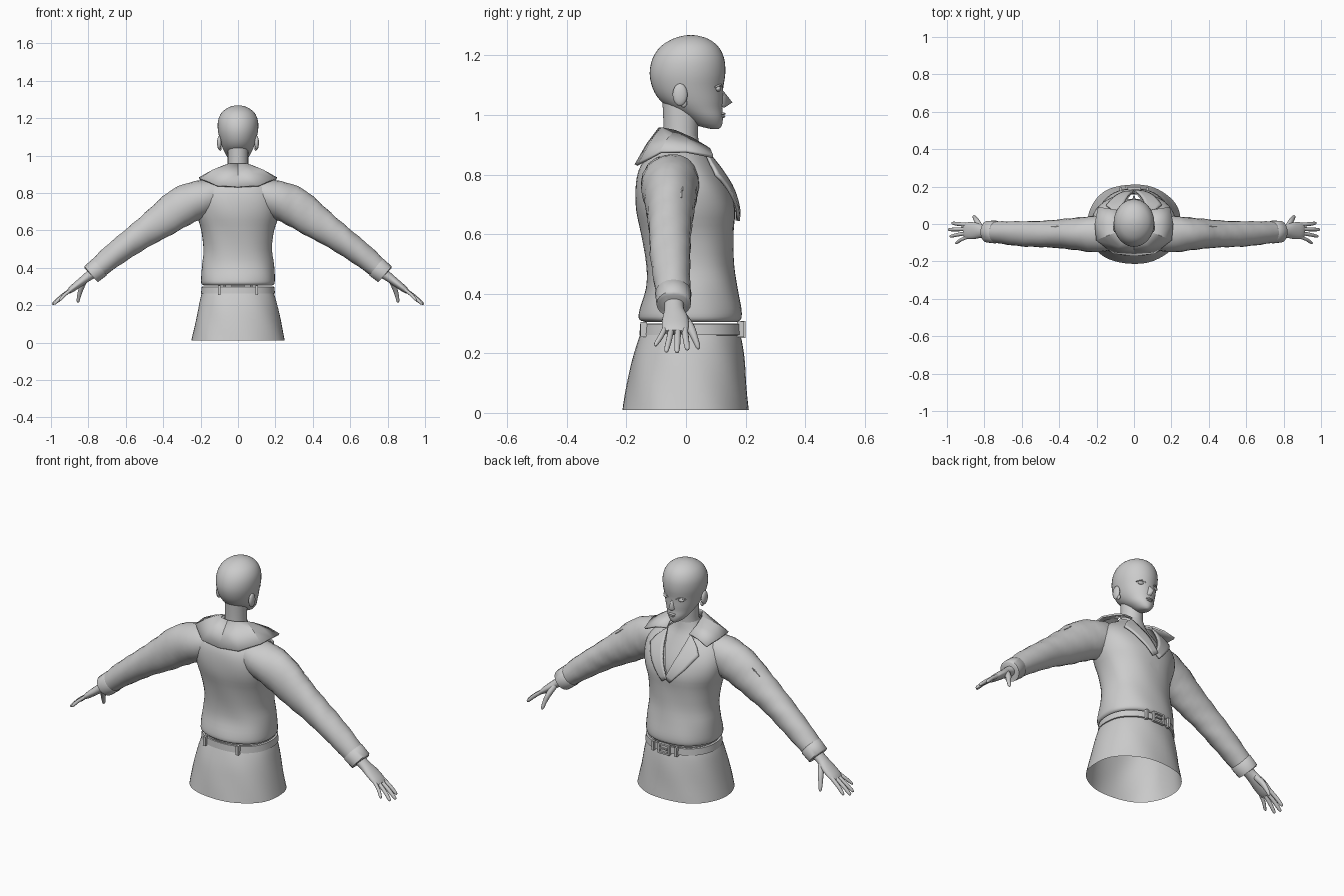
import bpy, bmesh, math
from mathutils import Vector
from mathutils.bvhtree import BVHTree

if "Cube" in bpy.data.objects:
    bpy.data.objects.remove(bpy.data.objects["Cube"])

grey = bpy.data.materials.new("plain_grey")
grey.diffuse_color = (0.6, 0.6, 0.6, 1)
grey.use_nodes = True
grey.node_tree.nodes["Principled BSDF"].inputs["Base Color"].default_value = grey.diffuse_color


def make(name, verts, faces, smooth=True, mirror=False, thick=0, angle=50):
    me = bpy.data.meshes.new(name)
    me.from_pydata(verts, [], faces)
    bm = bmesh.new()
    bm.from_mesh(me)
    bmesh.ops.recalc_face_normals(bm, faces=bm.faces)
    bm.to_mesh(me)
    bm.free()
    me.materials.append(grey)
    ob = bpy.data.objects.new(name, me)
    bpy.context.collection.objects.link(ob)
    if thick:
        ob.modifiers.new("Solid", "SOLIDIFY").thickness = thick
        ob.modifiers["Solid"].offset = 0
    if mirror:
        ob.modifiers.new("Mirror", "MIRROR").use_clip = True
    if smooth:
        bpy.ops.object.select_all(action="DESELECT")
        ob.select_set(True)
        bpy.context.view_layer.objects.active = ob
        bpy.ops.object.shade_smooth_by_angle(angle=math.radians(angle))
    return ob


def spline(rows, steps):
    """Smooth interpolation through rows of numbers."""
    out = []
    for i in range(len(rows) - 1):
        p = [rows[max(0, min(len(rows) - 1, i + k))] for k in (-1, 0, 1, 2)]
        for s in range(steps):
            t = s / steps
            out.append([0.5 * (2 * b + (c - a) * t + (2 * a - 5 * b + 4 * c - d) * t * t
                               + (3 * b - a - 3 * c + d) * t ** 3) for a, b, c, d in zip(*p)])
    return out + [list(rows[-1])]


def skin(rings, caps):
    n = len(rings[0])
    faces = [(i * n + j, i * n + (j + 1) % n, (i + 1) * n + (j + 1) % n, (i + 1) * n + j)
             for i in range(len(rings) - 1) for j in range(n)]
    if caps:
        faces += [tuple(range(n)), tuple(range((len(rings) - 1) * n, len(rings) * n))]
    return [v for r in rings for v in r], faces


def body(name, rows, steps=3, n=40, power=2.0, caps=False, fold=0, **kw):
    """Stacked rings; each row is z, half width, back y, front y."""
    rings = []
    for z, w, b, f in spline(rows, steps):
        ring = []
        for j in range(n):
            a = 2 * math.pi * j / n
            c, s = math.cos(a), math.sin(a)
            k = 1 + fold * math.sin(5 * a + 14 * z) * math.sin(9 * z + 2 * a)
            ring.append((k * w * math.copysign(abs(c) ** (2 / power), c),
                         (b + f) / 2 + k * (f - b) / 2 * math.copysign(abs(s) ** (2 / power), s), z))
        rings.append(ring)
    return make(name, *skin(rings, caps), **kw)


def limb(name, rows, steps=3, n=20, fold=0, **kw):
    """Tube in the arm plane; each row is x, y, z, half depth in y, half thickness."""
    st = spline(rows, steps)
    rings = []
    for i, (x, y, z, ry, rn) in enumerate(st):
        a, b = st[max(0, i - 1)], st[min(len(st) - 1, i + 1)]
        d = Vector((b[0] - a[0], b[1] - a[1], b[2] - a[2])).normalized()
        side = (Vector((0, 1, 0)) - d * d.y).normalized()
        up = side.cross(d)
        ring = []
        for j in range(n):
            t = 2 * math.pi * j / n
            k = 1 + fold * math.sin(3 * t + 45 * x) * math.sin(30 * x)
            ring.append(Vector((x, y, z)) + k * (side * ry * math.cos(t) + up * rn * math.sin(t)))
        rings.append(ring)
    return make(name, *skin(rings, True), mirror=True, **kw)


def block(name, loc, size, tilt=0, mirror=False):
    bm = bmesh.new()
    bmesh.ops.create_cube(bm, size=1)
    c, s = math.cos(tilt), math.sin(tilt)
    vs = []
    for v in bm.verts:
        x, y, z = (v.co[i] * size[i] for i in range(3))
        vs.append((loc[0] + c * x + s * z, loc[1] + y, loc[2] - s * x + c * z))
    fs = [[v.index for v in f.verts] for f in bm.faces]
    bm.free()
    return make(name, vs, fs, smooth=False, mirror=mirror)


def ball(name, loc, size, mirror=False):
    rows = [[math.sin(t) * .5, -math.cos(t) * .5] for t in [math.pi * (.02 + .96 * i / 10) for i in range(11)]]
    rings = [[(loc[0] + size[0] * r * math.cos(a), loc[1] + size[1] * r * math.sin(a), loc[2] + size[2] * z)
              for a in [2 * math.pi * j / 16 for j in range(16)]] for r, z in rows]
    return make(name, *skin(rings, True), mirror=mirror)


# Jacket body and flared lower skirt
torso = [(.305, .18, -.135, .17), (.315, .195, -.158, .185), (.35, .197, -.155, .186), (.42, .192, -.135, .172),
         (.5, .183, -.135, .16), (.6, .195, -.15, .16), (.68, .22, -.167, .165), (.75, .23, -.17, .146),
         (.81, .215, -.16, .112), (.855, .17, -.135, .08), (.89, .11, -.105, .06), (.93, .07, -.085, .045)]
jacket = body("jacket_body", torso, n=48, power=2.2, fold=.012)
body("jacket_skirt", [(.01, .25, -.213, .211), (.09, .233, -.2, .203), (.18, .214, -.182, .195),
                      (.25, .197, -.16, .184), (.3, .178, -.14, .17)], n=48, power=2.2, fold=.012)

# Chest under the open neckline
body("chest", [(.58, .16, -.1, .125), (.68, .17, -.12, .135), (.75, .17, -.12, .115),
               (.82, .15, -.11, .08), (.88, .09, -.09, .05), (.93, .058, -.078, .04)])

# Cut the V neckline
bm = bmesh.new()
bm.from_mesh(jacket.data)
tree = BVHTree.FromBMesh(bm)
slope = .08 / .22
for sx in (1, -1):
    front = [f for f in bm.faces if f.calc_center_median().y > 0 and f.calc_center_median().z > .6]
    geom = front + list({e for f in front for e in f.edges}) + list({v for f in front for v in f.verts})
    bmesh.ops.bisect_plane(bm, geom=geom, plane_co=(0, 0, .68), plane_no=(sx, 0, -slope))
opening = [f for f in bm.faces if f.calc_center_median().y > .0
           and abs(f.calc_center_median().x) < slope * (f.calc_center_median().z - .68)]
bmesh.ops.delete(bm, geom=opening, context="FACES")
bm.to_mesh(jacket.data)
bm.free()


def front_y(x, z):
    hit = tree.ray_cast(Vector((x, 2, z)), Vector((0, -1, 0)))[0]
    return hit.y if hit else .05


# Lapels laid on the chest, one crossing slightly over the other
edge = [(-.006, .665, .022, .645), (.022, .73, .1, .73), (.048, .8, .148, .8),
        (.062, .85, .125, .835), (.07, .885, .09, .868)]
for side, sx, lift in (("left", 1, .013), ("right", -1, .009)):
    vs, fs, m = [], [], 6
    rows = [[a + (b - a) * t / 4 for a, b in zip(edge[i], edge[i + 1])]
            for i in range(4) for t in range(4)] + [edge[-1]]
    for xi, zi, xo, zo in rows:
        for j in range(m):
            x, z = xi + (xo - xi) * j / (m - 1), zi + (zo - zi) * j / (m - 1)
            vs.append((sx * x, front_y(sx * x, z) + lift, z))
    fs = [(i * m + j, i * m + j + 1, (i + 1) * m + j + 1, (i + 1) * m + j)
          for i in range(len(rows) - 1) for j in range(m - 1)]
    make("lapel_" + side, vs, fs, thick=.01)

# Wide folded collar
inner = [(0, -.088, .955), (.045, -.08, .955), (.072, -.035, .945), (.078, .02, .92), (.07, .07, .89)]
outer = [(0, -.168, .832), (.11, -.155, .838), (.2, -.085, .876), (.208, .0, .878), (.19, .09, .86)]
vs = []
for a, b in zip(inner, outer):
    a, b = Vector(a), Vector(b)
    vs += [a, a.lerp(b, .5) + Vector((0, 0, .008)), b]
make("collar", vs, [(i * 3 + j, i * 3 + j + 1, i * 3 + j + 4, i * 3 + j + 3) for i in range(4) for j in (0, 1)],
     mirror=True, thick=.01, angle=25)

# Belt with buckle and keepers
body("belt", [(.26, .188, -.15, .183), (.262, .198, -.156, .19), (.298, .194, -.154, .188),
              (.3, .184, -.148, .18)], steps=1, n=48, power=2.2)
for sx in (-1, 1):
    block("buckle_side", (sx * .03, .191, .28), (.01, .016, .056))
for dz in (-.024, .024):
    block("buckle_bar", (0, .191, .28 + dz), (.06, .016, .009))
block("buckle_prong", (.005, .194, .28), (.05, .008, .007))
block("belt_keeper", (.07, .183, .28), (.014, .022, .052), mirror=True)
block("belt_keeper_back", (.1, -.142, .28), (.014, .022, .05), mirror=True)

# Sleeves, cuffs and shoulder tabs
limb("sleeve", [(.1, -.05, .79, .085, .08), (.2, -.052, .768, .098, .1), (.3, -.053, .725, .088, .105),
                (.4, -.054, .657, .077, .093), (.5, -.054, .59, .07, .078), (.58, -.052, .532, .068, .07),
                (.68, -.047, .455, .062, .062), (.77, -.042, .378, .055, .052)], steps=4, fold=.04)
limb("cuff", [(.735, -.043, .407, .056, .052), (.74, -.043, .403, .061, .058), (.785, -.041, .366, .058, .056),
              (.787, -.041, .364, .05, .048)], steps=1)
block("sleeve_tab", (.405, -.045, .742), (.085, .062, .018), .62, True)
block("sleeve_tab_flap", (.393, -.045, .755), (.045, .07, .016), .62, True)

# Hands
limb("palm", [(.765, -.04, .38, .034, .03), (.81, -.04, .347, .033, .024), (.85, -.036, .316, .044, .021),
              (.89, -.036, .285, .045, .017), (.908, -.037, .27, .038, .011)])
for name, y0, y1, x1, z1, r in (("index", -.005, .004, .975, .212, .0105), ("middle", -.027, -.03, .993, .203, .0105),
                                ("ring", -.048, -.065, .985, .205, .01), ("little", -.068, -.1, .955, .225, .009)):
    mid = ((.895 + x1) / 2, (y0 + y1) / 2, (.281 + z1) / 2 + .004)
    limb(name + "_finger", [(.885, y0, .289, r, r), (*mid, r, r), (x1 - .008, y1, z1 + .007, r * .8, r * .8),
                            (x1, y1, z1, r * .3, r * .3)], n=10)
limb("thumb", [(.82, -.02, .335, .016, .016), (.838, .012, .29, .016, .014), (.85, .03, .25, .011, .011),
               (.855, .04, .222, .008, .008), (.857, .042, .214, .003, .003)], n=10)

# Head, neck and face
body("neck", [(.85, .075, -.09, .045), (.92, .057, -.077, .04), (.98, .055, -.076, .042), (1.06, .055, -.08, .045)])
body("head", [(.953, .012, .085, .11), (.964, .032, .04, .12), (.99, .056, .0, .124), (1.02, .073, -.05, .122),
              (1.05, .086, -.088, .124), (1.09, .098, -.112, .125), (1.14, .108, -.122, .132),
              (1.19, .106, -.112, .128), (1.23, .087, -.085, .108), (1.255, .055, -.045, .075),
              (1.266, .024, -.008, .04), (1.268, .003, .014, .02)], caps=True)
make("nose", [(0, .122, 1.085), (.009, .115, 1.08), (0, .156, 1.042), (.017, .115, 1.03), (0, .128, 1.024)],
     [(0, 1, 2), (1, 3, 2), (3, 4, 2)], mirror=True, angle=80)
ball("upper_lip", (0, .121, 1.004), (.042, .024, .01))
ball("lower_lip", (0, .12, .995), (.034, .024, .011))
ball("eye", (.043, .107, 1.088), (.04, .022, .02), True)
limb("eyelid", [(.02, .118, 1.09, .004, .002), (.043, .115, 1.101, .006, .003), (.068, .098, 1.093, .004, .002)], n=8)
ball("ear", (.1, -.02, 1.068), (.024, .05, .075), True)
ball("ear_lobe", (.095, -.008, 1.04), (.016, .024, .03), True)
